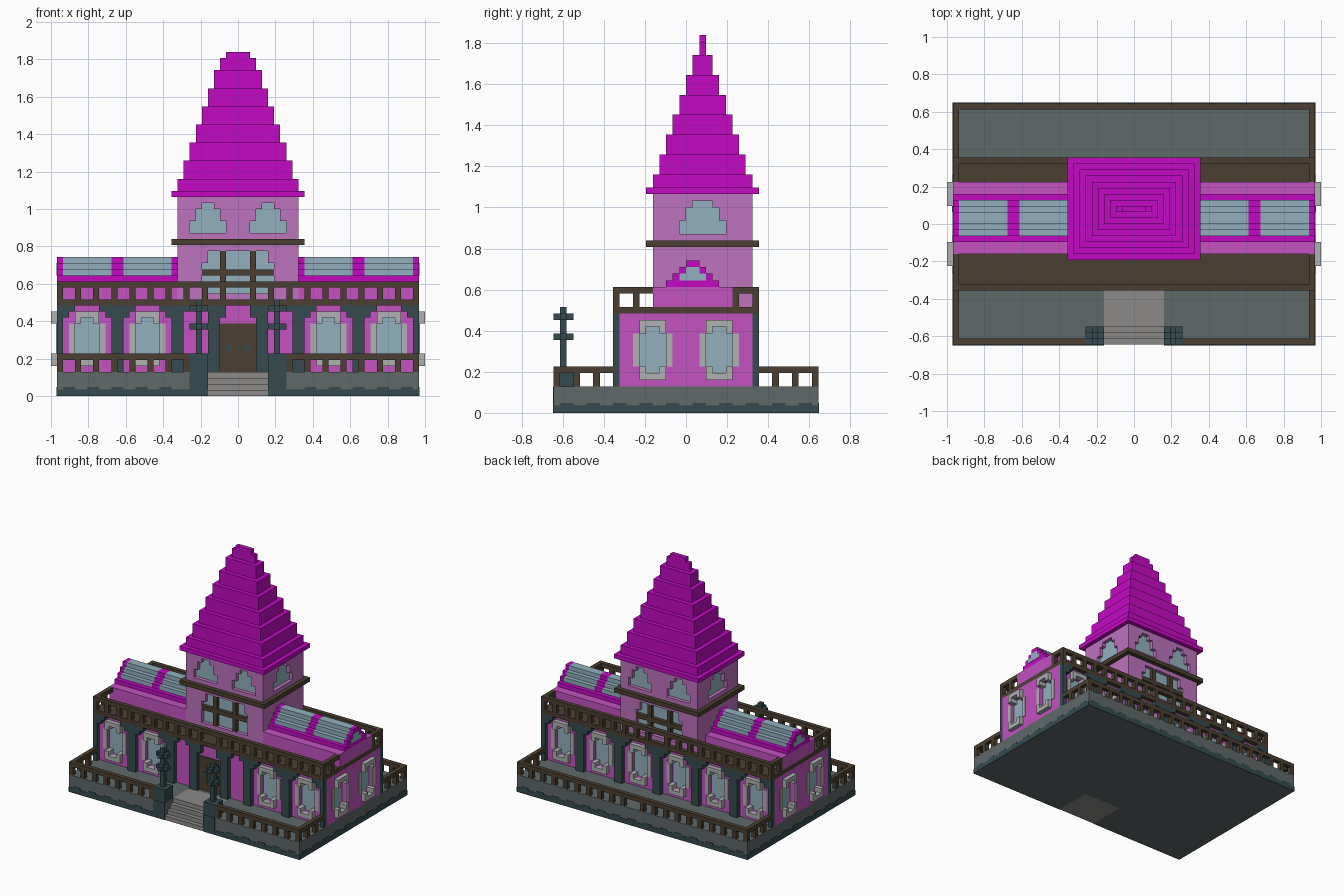
import bpy, bmesh

cube = bpy.data.objects.get("Cube")
if cube:
    bpy.data.objects.remove(cube, do_unlink=True)

U = 2 / 62  # one block


def material(name, rgb):
    lin = [((c / 255 + 0.055) / 1.055) ** 2.4 if c > 10 else c / 255 / 12.92 for c in rgb]
    m = bpy.data.materials.new(name)
    m.use_nodes = True
    m.diffuse_color = (*lin, 1)
    m.node_tree.nodes["Principled BSDF"].inputs["Base Color"].default_value = (*lin, 1)
    return m


MAGENTA = material("magenta roof", (196, 10, 196))
PINK = material("pink wall", (195, 82, 193))
LILAC = material("light pink wall", (189, 115, 189))
GLASS = material("blue glass", (146, 176, 190))
BROWN = material("dark brown wood", (75, 63, 49))
TEAL = material("dark teal stone", (53, 75, 80))
SLATE = material("slate grey floor", (95, 104, 105))
STEP = material("step grey", (140, 138, 137))
FRAME = material("light grey frame", (175, 177, 178))


def finish(name, bm, mat):
    bmesh.ops.scale(bm, vec=(U, U, U), verts=bm.verts)
    bmesh.ops.recalc_face_normals(bm, faces=bm.faces)
    me = bpy.data.meshes.new(name)
    bm.to_mesh(me)
    bm.free()
    me.materials.append(mat)
    ob = bpy.data.objects.new(name, me)
    bpy.context.collection.objects.link(ob)
    return ob


def part(name, mat, boxes):
    """One object from boxes (x0, x1, y0, y1, z0, z1) in block units."""
    bm = bmesh.new()
    for b in boxes:
        vs = bmesh.ops.create_cube(bm, size=1)["verts"]
        for v in vs:
            v.co = [(b[2 * i] + b[2 * i + 1]) / 2 + v.co[i] * (b[2 * i + 1] - b[2 * i]) for i in range(3)]
    return finish(name, bm, mat)


def mx(boxes):
    return boxes + [(-b[1], -b[0], *b[2:]) for b in boxes]


def on_wall(side, plane, u, d, z):
    """Point at u along a wall, d outward from its plane, height z."""
    return {"front": (u, plane - d, z), "back": (u, plane + d, z),
            "left": (plane + d, u, z), "right": (plane - d, u, z)}[side]


def wall_box(side, plane, u0, u1, d0, d1, z0, z1):
    a, b = on_wall(side, plane, u0, d0, z0), on_wall(side, plane, u1, d1, z1)
    return tuple(f(a[i], b[i]) for i in range(3) for f in (min, max))


def prisms(name, mat, items, d0, d1):
    """Stepped outlines (side, plane, centre, z0, [(half width, top)]) extruded."""
    bm = bmesh.new()
    for side, plane, c, z0, steps in items:
        half, low = [], z0
        for w, top in steps:
            half += [(w, low), (w, top)]
            low = top
        outline = half + [(-w, z) for w, z in reversed(half)]
        rings = [[bm.verts.new(on_wall(side, plane, c + u, d, z)) for u, z in outline] for d in (d0, d1)]
        n = len(outline)
        bm.faces.new(rings[0])
        bm.faces.new(rings[1][::-1])
        for i in range(n):
            j = (i + 1) % n
            bm.faces.new((rings[0][i], rings[0][j], rings[1][j], rings[1][i]))
    return finish(name, bm, mat)


def recess(ob, items, glass_name):
    """Cut windows one block deep and lay glass at the bottom."""
    cutter = prisms("window_cutter", GLASS, items, -1, 0.5)
    cutter.hide_render = True
    mod = ob.modifiers.new("windows", "BOOLEAN")
    mod.object, mod.operation, mod.solver = cutter, "DIFFERENCE", "EXACT"
    bpy.context.view_layer.objects.active = ob
    bpy.ops.object.modifier_apply(modifier=mod.name)
    bpy.data.objects.remove(cutter, do_unlink=True)
    prisms(glass_name, GLASS, items, -1.05, -0.85)


# Platform with a stair notch, wavy plinth band and stairs
part("platform", SLATE, mx([(5, 30, -20, 20, 0, 4)]) + [(-5, 5, -11, 20, 0, 4)])
e = 0.1
band = mx([(5, 30 + e, -20 - e, -20, 0, 1.1), (0, 30 + e, 20, 20 + e, 0, 1.1),
           (30, 30 + e, -20, 20, 0, 1.1), (5, 8, -20 - e, -20, 1.1, 4)])
for i in range(-29, 29, 4):
    band.append((i, i + 2, 20, 20 + e, 1.1, 1.5))
    if abs(i + 1) > 8:
        band.append((i, i + 2, -20 - e, -20, 1.1, 1.5))
for i in range(-19, 19, 4):
    band += mx([(30, 30 + e, i, i + 2, 1.1, 1.5)])
part("plinth_band", TEAL, band)
part("stairs", STEP, [(-5, 5, -20 + i, -19 + i if i < 3 else -11, 0, i + 1) for i in range(4)])

# Terrace railing
rail = mx([(8, 30, -20, -19, 6, 7), (0, 30, 19, 20, 6, 7),
           (29, 30, -19, -11, 6, 7), (29, 30, 11, 19, 6, 7)])
for x in range(2, 30, 3):
    rail += mx([(x, x + 1, 19, 20, 4, 6)])
    if x >= 8:
        rail += mx([(x, x + 1, -20, -19, 4, 6)])
for y in (13, 16):
    rail += mx([(29, 30, y, y + 1, 4, 6), (29, 30, -y - 1, -y, 4, 6)])
part("terrace_railing", BROWN, rail)

# Lamp posts on pedestals beside the stairs
part("pedestals", TEAL, mx([(5, 8, -20, -17, 4, 7)]))
lamps = [(6, 7, -19, -18, 7, 16)]
for z in (11, 14):
    lamps += [(5, 8, -19, -18, z, z + 1), (6, 7, -20, -17, z, z + 1)]
part("lamp_posts", TEAL, mx(lamps))

# Ground floor walls with recessed windows
spots = [("front", -10, x) for x in (-25, -15, 15, 25)]
spots += [("back", 10, x) for x in (-25, -15, -5, 5, 15, 25)]
spots += [(s, p, y) for s, p in (("left", 30), ("right", -30)) for y in (-5, 5)]
walls = part("ground_floor_walls", PINK, [(-30, 30, -10, 10, 4, 15)])
recess(walls, [(s, p, c, 6, [(2, 13)]) for s, p, c in spots], "ground_floor_glass")
frames = []
for s, p, c in spots:
    frames += [wall_box(s, p, c - 2, c + 2, 0, 1, z, z + 1) for z in (5, 13)]
    for k in (-1, 1):
        frames.append(wall_box(s, p, c + 2 * k, c + 3 * k, 0, 0.15, 7, 12))
        frames += [wall_box(s, p, c + k, c + 2 * k, -0.8, 1, z, z + 1) for z in (6, 12)]
part("window_frames", FRAME, frames)


# Arcade columns with stepped brackets
def arcade(y0, y1, columns, bays):
    out = [(a, b, y0, y1, 4, 15) for a, b in columns]
    for a, b, low in bays:
        out += [(a, a + 1, y0, y1, low, 15), (b - 1, b, y0, y1, low, 15)]
        if b - a > 6:
            out += [(a + 1, a + 2, y0, y1, 14, 15), (b - 2, b - 1, y0, y1, 14, 15)]
    return out


outer = [(9, 11), (19, 21), (29, 30)]
part("front_arcade", TEAL, mx(arcade(-11, -10, [(3, 5)] + outer, [(5, 9, 14), (11, 19, 13), (21, 29, 13)])
                              + [(2, 3, -11, -10, 13, 15)]))
part("back_arcade", TEAL, mx(arcade(10, 11, [(0, 1)] + outer, [(1, 9, 13), (11, 19, 13), (21, 29, 13)])))

# Entrance door
part("door", BROWN, [(-3, 3, -10.15, -10, 4, 12)])
part("door_handles", TEAL, mx([(1, 2, -10.3, -10.15, 7.4, 8.4)]))

# Flat roof terrace and its railing
part("roof_terrace", BROWN, [(-30, 30, -11, 11, 15, 16)])
rail = [(-30, 30, -11, -10, 18, 19), (-30, 30, 10, 11, 18, 19)]
rail += mx([(29, 30, -10, -5, 18, 19), (29, 30, 7, 10, 18, 19),
            (29, 30, -8, -7, 16, 18), (29, 30, 7, 8, 16, 18)])
for x in range(2, 30, 3):
    rail += mx([(x, x + 1, -11, -10, 16, 18), (x, x + 1, 10, 11, 16, 18)])
part("roof_railing", BROWN, rail)

# Wings with stepped glass skylights
part("wing_boxes", PINK, mx([(10, 30, -5, 7, 16, 19)]))
part("skylight_curbs", MAGENTA, mx([(10, 30, -3, 5, 19, 20)]))
part("skylight_glass", GLASS, mx([(a, b, 1 - h, 1 + h, z, z + 1) for a, b in ((11, 19), (21, 29))
                                  for h, z in ((3, 20), (2, 21), (1, 22))]))
part("skylight_ribs", MAGENTA, mx([(a, b, 1 - h, 1 + h, z, z + 1) for a, b in ((10, 11), (19, 21), (29, 30))
                                   for h, z in ((3, 20), (2, 21), (1, 22))]))
prisms("skylight_end_glass", GLASS, [(s, p, 1, 20, [(2, 21), (1, 22)]) for s, p in (("left", 30), ("right", -30))],
       0, 0.1)

# Tower with recessed stepped windows
tower = part("tower", LILAC, [(-10, 10, -5, 10, 16, 33)])
items = []
for s, p in (("front", -5), ("back", 10)):
    items.append((s, p, 0, 17, [(6, 22), (5, 24)]))
    items += [(s, p, c, 27, [(3, 29), (2, 31), (1, 32)]) for c in (-5, 5)]
for s, p in (("left", 10), ("right", -10)):
    items.append((s, p, 2.5, 27, [(3.5, 29), (2.5, 31), (1.5, 32)]))
recess(tower, items, "tower_glass")
bars = []
for s, p in (("front", -5), ("back", 10)):
    bars += [wall_box(s, p, -6, 6, -0.9, -0.02, 20, 21)]
    bars += [wall_box(s, p, u, u + 1, -0.9, -0.02, 17, 24) for u in (-3, 2)]
part("tower_window_bars", BROWN, bars)
part("tower_band", BROWN, [(-11, 11, -6, 11, 25, 26)])

# Stepped spire
tiers = [(-11, 11, -6, 11, 33, 34), (-10, 10, -5, 10, 34, 36)]
for i in range(6):
    tiers.append((i - 9, 9 - i, i - 4, 9 - i, 36 + 3 * i, 39 + 3 * i))
tiers += [(-3, 3, 2, 3, 54, 56), (-2, 2, 2, 3, 56, 57)]
part("spire", MAGENTA, tiers)
